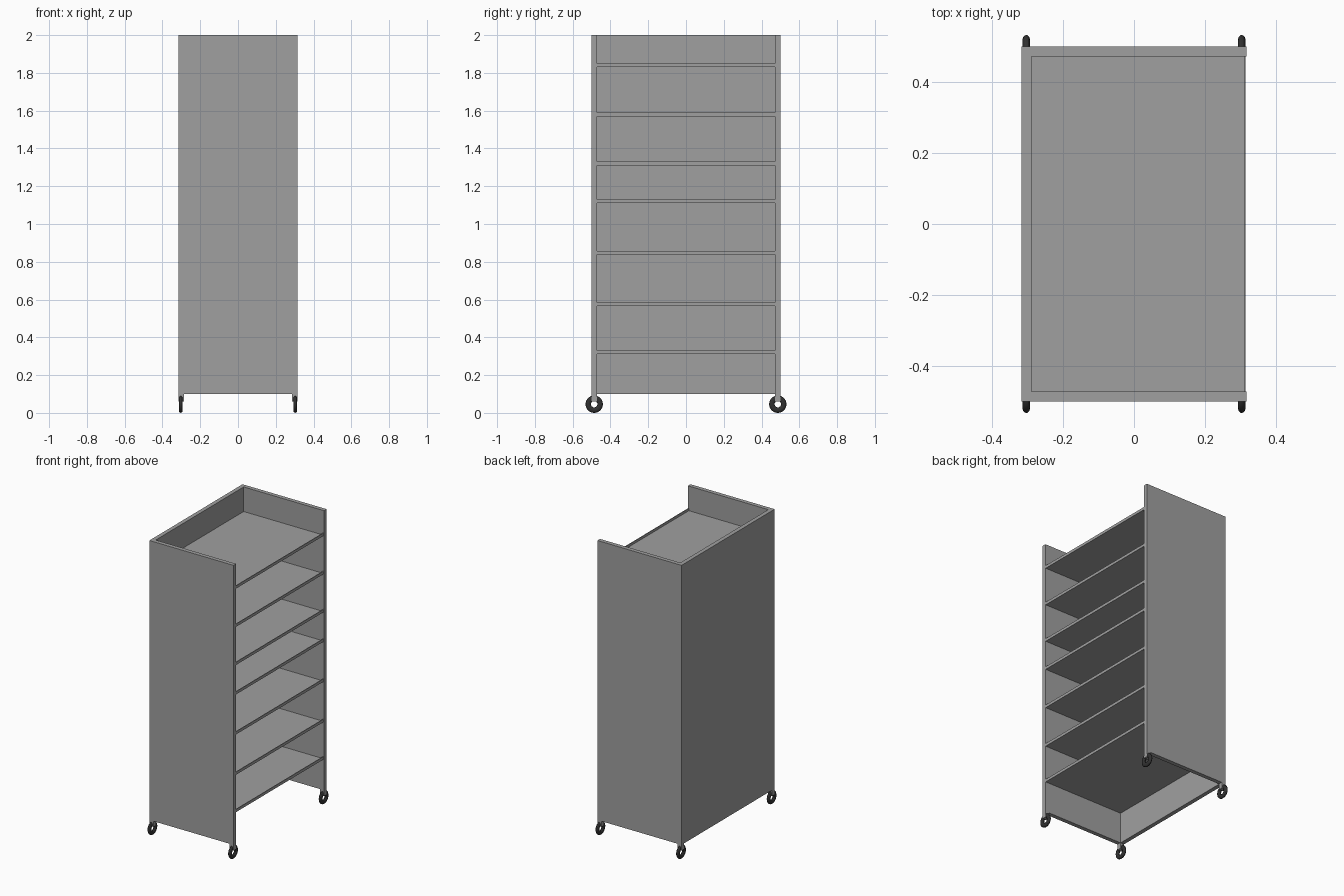
import bpy, math

if "Cube" in bpy.data.objects:
    bpy.data.objects.remove(bpy.data.objects["Cube"])


def material(name, v):
    m = bpy.data.materials.new(name)
    m.diffuse_color = (v, v, v, 1)
    m.use_nodes = True
    m.node_tree.nodes["Principled BSDF"].inputs["Base Color"].default_value = m.diffuse_color
    return m


grey = material("grey_metal", 0.35)
rubber = material("dark_rubber", 0.03)


def box(name, x0, x1, y0, y1, z0, z1):
    bpy.ops.mesh.primitive_cube_add(size=1, location=((x0 + x1) / 2, (y0 + y1) / 2, (z0 + z1) / 2))
    ob = bpy.context.object
    ob.name = name
    ob.scale = (x1 - x0, y1 - y0, z1 - z0)
    bpy.ops.object.transform_apply(location=False, rotation=False, scale=True)
    ob.data.materials.append(grey)
    return ob


HX, HY, T = 0.316, 0.5, 0.028      # half width, half depth, panel thickness
BASE, TOP = 0.101, 2.0
INNER = HY - T
LIP = 0.314                        # front of the shelf lips

# Two side panels and the closed back
box("side_panel_front", -HX, HX, -HY, -INNER, BASE, TOP)
box("side_panel_rear", -HX, HX, INNER, HY, BASE, TOP)
box("back_panel", -HX, -HX + T, -INNER, INNER, BASE, TOP)

# Seven shelves at uneven heights: a thin sheet with a raised lip at the open side
for i, z in enumerate([0.33, 0.584, 0.858, 1.13, 1.33, 1.589, 1.849]):
    bottom = z - 0.019
    box(f"shelf_sheet_{i + 1}", -HX + T, LIP - 0.005, -INNER, INNER, bottom, bottom + 0.003)
    box(f"shelf_lip_{i + 1}", LIP - 0.005, LIP, -INNER, INNER, bottom, z)

# Casters: a square post and a flattened ring wheel under each corner
for sx in (-1, 1):
    for sy in (-1, 1):
        tag = ("left" if sx < 0 else "right") + ("_front" if sy < 0 else "_rear")
        xs = sorted((sx * (HX - 0.03), sx * HX))
        ys = sorted((sy * INNER, sy * HY))
        box("caster_post_" + tag, *xs, *ys, 0.061, BASE)
        bpy.ops.mesh.primitive_torus_add(major_segments=32, minor_segments=14,
                                         major_radius=0.0315, minor_radius=0.0145,
                                         location=(sx * 0.303, sy * 0.486, 0.046))
        wheel = bpy.context.object
        wheel.name = "caster_wheel_" + tag
        wheel.scale.z = 0.73
        wheel.rotation_euler.y = math.pi / 2
        bpy.ops.object.transform_apply(location=False, rotation=True, scale=True)
        bpy.ops.object.shade_smooth_by_angle()
        wheel.data.materials.append(rubber)
